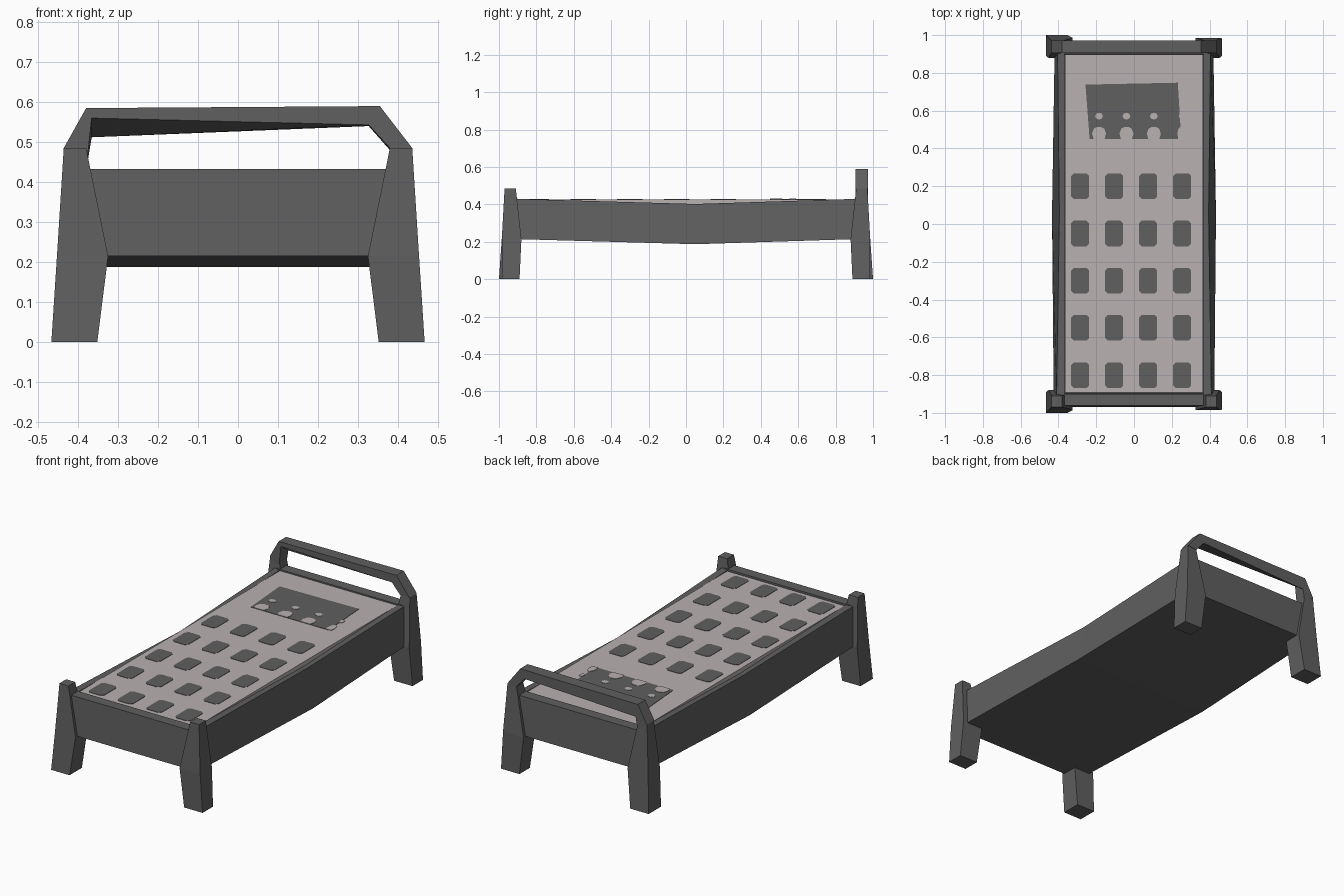
import bpy, bmesh, math

if "Cube" in bpy.data.objects:
    bpy.data.objects.remove(bpy.data.objects["Cube"])


def material(name, rgb):
    m = bpy.data.materials.new(name)
    m.diffuse_color = (*rgb, 1)
    m.use_nodes = True
    m.node_tree.nodes["Principled BSDF"].inputs["Base Color"].default_value = m.diffuse_color
    return m


DARK = material("dark grey", (0.115, 0.115, 0.115))
LIGHT = material("pale grey", (0.49, 0.44, 0.445))


def finish(name, bm, mat):
    bmesh.ops.recalc_face_normals(bm, faces=bm.faces)
    me = bpy.data.meshes.new(name)
    bm.to_mesh(me)
    bm.free()
    me.materials.append(mat)
    ob = bpy.data.objects.new(name, me)
    bpy.context.collection.objects.link(ob)
    return ob


def loft(name, sections, mat):
    """Closed skin through matching rings of points."""
    bm = bmesh.new()
    rings = [[bm.verts.new(p) for p in s] for s in sections]
    n = len(rings[0])
    for a, b in zip(rings, rings[1:]):
        for i in range(n):
            j = (i + 1) % n
            bm.faces.new((a[i], a[j], b[j], b[i]))
    bm.faces.new(rings[0])
    bm.faces.new(rings[-1])
    return finish(name, bm, mat)


def rect(x0, x1, y0, y1, z):
    return [(x0, y0, z), (x1, y0, z), (x1, y1, z), (x0, y1, z)]


def plate(name, pts, z, mat, t=0.002):
    return loft(name, [[(x, y, z) for x, y in pts], [(x, y, z + t) for x, y in pts]], mat)


# Tapered legs with posts: outer y at the foot differs a little per leg
for side, sx in (("left", -1), ("right", 1)):
    for end, sy in (("front", -1), ("back", 1)):
        foot = 1.0 if sx < 0 else 0.983
        loft(f"{end}_{side}_leg", [
            rect(0.352 * sx, 0.467 * sx, 0.89 * sy, foot * sy, 0),
            rect(0.325 * sx, 0.453 * sx, 0.88 * sy, 0.985 * sy, 0.215),
            rect(0.38 * sx, 0.436 * sx, 0.91 * sy, 0.97 * sy, 0.485)], DARK)

# Tray body: U-shaped section, bellied in the middle
sections = []
for y, zb, zt, wb, wt in ((-0.93, 0.215, 0.43, 0.425, 0.41),
                          (0.05, 0.187, 0.402, 0.434, 0.395),
                          (0.93, 0.215, 0.43, 0.42, 0.405)):
    sections.append([(x, y, z) for x, z in (
        (-wb, zb), (wb, zb), (wt, zt), (0.368, zt), (0.368, 0.36),
        (-0.368, 0.36), (-0.368, zt), (-wt, zt))])
loft("bed_body", sections, DARK)

# End boards
for end, sy in (("foot", -1), ("head", 1)):
    loft(f"{end}_board", [
        rect(-0.41, 0.41, 0.895 * sy, 0.968 * sy, 0.215),
        rect(-0.39, 0.39, 0.90 * sy, 0.96 * sy, 0.432)], DARK)

# Headboard rail: chamfered arch, underside tilted on the left
F, B = 0.905, 0.972
arch = []
for xo, zo, xi, zf, zb in ((-0.436, 0.485, -0.378, 0.45, 0.44),
                           (-0.38, 0.585, -0.366, 0.56, 0.512),
                           (0.355, 0.59, 0.327, 0.543, 0.54),
                           (0.436, 0.485, 0.38, 0.485, 0.48)):
    arch.append([(xo, F, zo), (xo, B, zo), (xi, B, zb), (xi, F, zf)])
loft("head_rail", arch, DARK)

# Mattress
TOP = 0.426
loft("mattress", [rect(-0.366, 0.366, -0.892, 0.897, 0.37),
                  rect(-0.366, 0.366, -0.892, 0.897, TOP)], LIGHT)

# Rounded patches in a grid on the mattress
w, h, c = 0.048, 0.068, 0.014
patch = [(-w + c, -h), (w - c, -h), (w, -h + c), (w, h - c),
         (w - c, h), (-w + c, h), (-w, h - c), (-w, -h + c)]
for r in range(5):
    for k in range(4):
        cx, cy = -0.285 + 0.18 * k, 0.20 - 0.25 * r
        plate(f"mattress_patch_{r}_{k}", [(cx + x, cy + y) for x, y in patch], TOP, DARK)

# Flat pillow with two rows of pale spots along its lower edge
plate("pillow", [(-0.235, 0.45), (0.25, 0.45), (0.232, 0.748), (-0.257, 0.738)], TOP, DARK)
for k in range(4):
    cx = -0.185 + 0.145 * k
    small = 0.021 if k < 3 else 0.012
    plate(f"pillow_small_spot_{k}", [(cx + small * math.cos(a * math.pi / 4),
          0.571 + 0.018 * math.sin(a * math.pi / 4)) for a in range(8)], TOP + 0.002, LIGHT)
    big = 0.037 if k < 3 else 0.02
    plate(f"pillow_big_spot_{k}", [(cx + big * x, 0.45 + 0.064 * y) for x, y in (
          (-0.8, 0), (0.8, 0), (1, 0.45), (0.75, 0.85), (0.3, 1),
          (-0.3, 1), (-0.75, 0.85), (-1, 0.45))], TOP + 0.002, LIGHT)
